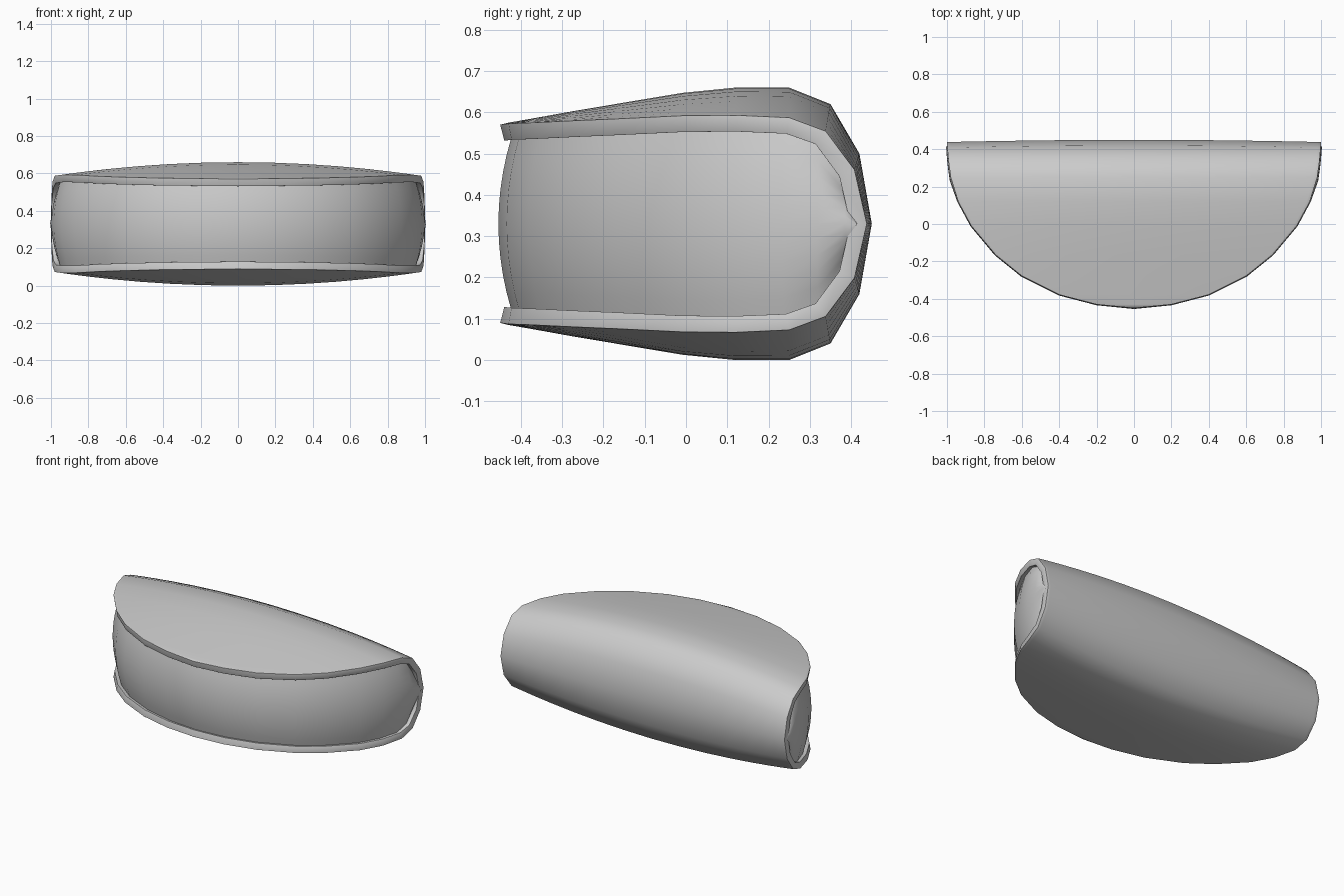
import bpy, bmesh, math

if "Cube" in bpy.data.objects:
    bpy.data.objects.remove(bpy.data.objects["Cube"])

CZ = 0.33            # mid-plane height
# half of the folded disc, front tip to back fold: y, half length in x, half height in z
ROWS = [(-.45, 0, .24), (-.43, .2, .245), (-.378, .4, .254), (-.278, .6, .272),
        (-.165, .74, .291), (-.01, .87, .317), (.12, .94, .33), (.25, .98, .33),
        (.35, .992, .29), (.42, .998, .17), (.45, 1.0, 0)]


def height(h, x):
    """The shell gets slimmer toward its ends."""
    return h * (1 - .23 * x * x)


def grid_object(name, grid):
    """Skin a grid of points, merging points that coincide."""
    bm = bmesh.new()
    vs = [[bm.verts.new(p) for p in row] for row in grid]
    for a, b in zip(vs, vs[1:]):
        for j in range(len(a) - 1):
            bm.faces.new((a[j], a[j + 1], b[j + 1], b[j]))
    bmesh.ops.remove_doubles(bm, verts=bm.verts, dist=1e-5)
    for f in bm.faces:
        f.smooth = True
    me = bpy.data.meshes.new(name)
    bm.to_mesh(me)
    bm.free()
    ob = bpy.data.objects.new(name, me)
    bpy.context.collection.objects.link(ob)
    return ob


# folded shell: top half, fold, bottom half
N = 16
full = [(y, X, h, 1) for y, X, h in ROWS] + [(y, X, h, -1) for y, X, h in ROWS[-2::-1]]
grid = []
for y, X, h, side in full:
    row = []
    for j in range(N + 1):
        x = X * math.sin(math.pi * (j / N - .5))
        back = .012 * x * x if y > .3 else 0
        row.append((x, y - back, CZ + side * height(h, x)))
    grid.append(row)
shell = grid_object("folded_shell", grid)
sol = shell.modifiers.new("thickness", 'SOLIDIFY')
sol.thickness = .04
sol.offset = -1
bev = shell.modifiers.new("rounded_rim", 'BEVEL')
bev.width = .013
bev.segments = 2
bev.limit_method = 'ANGLE'
bev.angle_limit = math.radians(62)

# filling: bulging strip that closes the opening between the two rims
rim = [(-X, y, h) for y, X, h in ROWS[::-1]] + [(X, y, h) for y, X, h in ROWS[1:]]
M = 10
grid = []
for k in range(M + 1):
    v = -1 + 2 * k / M
    s = .97 + .035 * (1 - v * v)
    row = []
    for x, y, h in rim:
        hin = max(0, height(h, x) - .033)
        yy = .43 + (y - .43) * s - .035 * min(1, max(0, (y - .12) / .25))
        row.append((x * s, yy, CZ + v * hin))
    grid.append(row)
grid_object("filling", grid)
